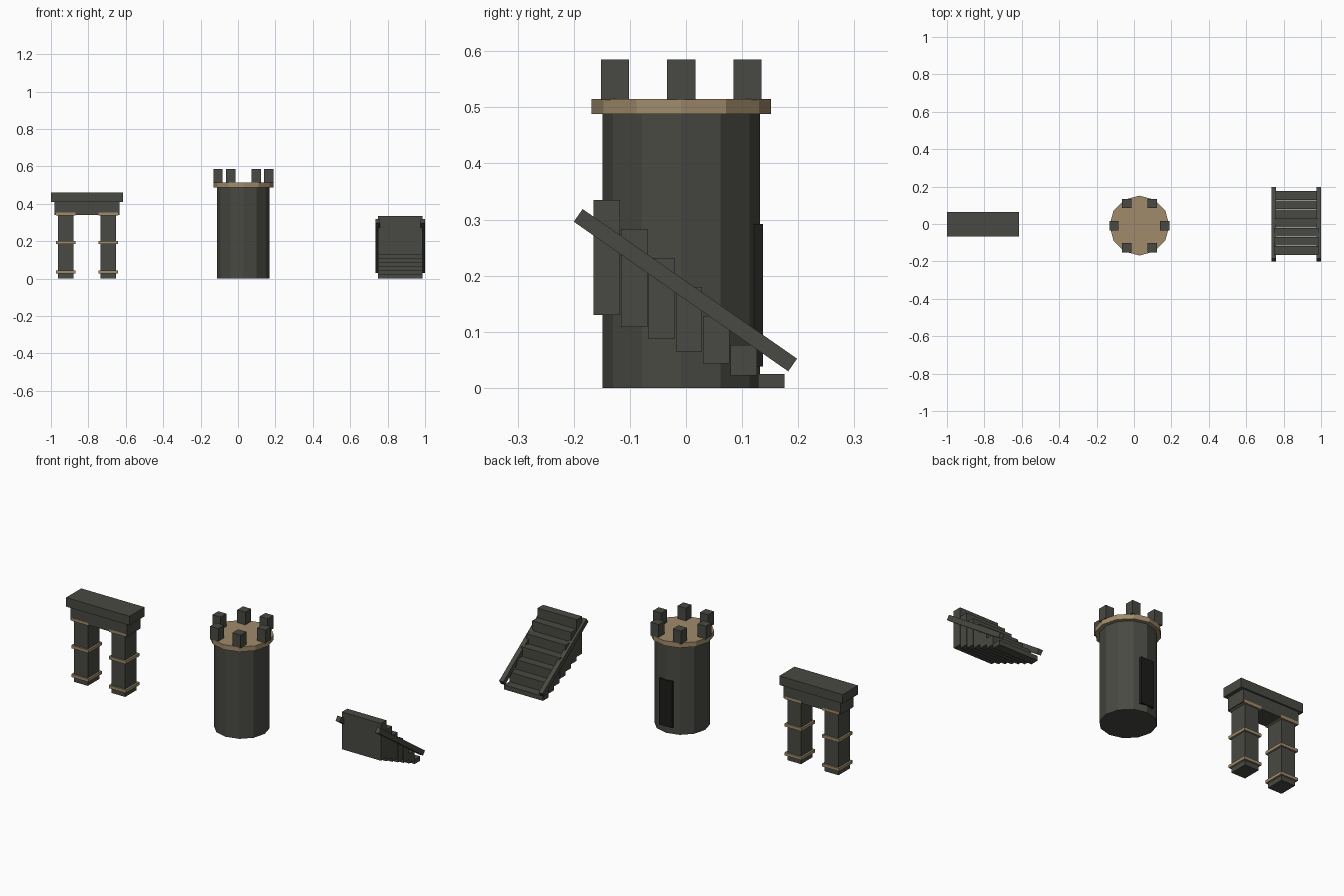
import bpy, math
from mathutils import Vector

if "Cube" in bpy.data.objects:
    bpy.data.objects.remove(bpy.data.objects["Cube"])


def material(name, rgb):
    m = bpy.data.materials.new(name)
    m.diffuse_color = (*rgb, 1)
    m.use_nodes = True
    m.node_tree.nodes["Principled BSDF"].inputs["Base Color"].default_value = m.diffuse_color
    return m


STONE = material("dark_stone", (0.066, 0.066, 0.056))
TRIM = material("tan_trim", (0.35, 0.26, 0.145))
DOOR = material("black_door", (0.012, 0.012, 0.011))


def finish(name, mat):
    ob = bpy.context.object
    ob.name = name
    ob.data.materials.append(mat)
    return ob


def box(name, centre, size, mat, tilt=0.0):
    bpy.ops.mesh.primitive_cube_add(size=1, location=centre, rotation=(tilt, 0, 0))
    ob = finish(name, mat)
    for v in ob.data.vertices:
        v.co = Vector(a * b for a, b in zip(v.co, size))
    return ob


def drum(name, centre, radius, z0, z1, mat):
    bpy.ops.mesh.primitive_cylinder_add(vertices=12, radius=radius, depth=z1 - z0,
                                        location=(*centre, (z0 + z1) / 2))
    return finish(name, mat)


# Gateway: two banded pillars, a lintel and a capping slab
AX = -0.807
box("gate_cap", (AX, -0.001, 0.435), (0.386, 0.132, 0.05), STONE)
box("gate_lintel", (AX, -0.001, 0.375), (0.346, 0.115, 0.07), STONE)
for side in (-1, 1):
    px = AX + side * 0.114
    box("gate_pillar", (px, -0.001, 0.171), (0.084, 0.1, 0.342), STONE)
    for z in (0.035, 0.194, 0.345):
        box("pillar_band", (px, -0.001, z), (0.104, 0.118, 0.016), TRIM)

# Round tower: body, trim ring, battlements and a door at the back
TX, TY = 0.029, -0.0085
drum("tower_body", (TX, TY), 0.14, 0, 0.49, STONE)
drum("tower_ring", (TX, TY), 0.16, 0.488, 0.515, TRIM)
for i in range(6):
    a = i * math.pi / 3
    box("battlement", (TX + 0.136 * math.cos(a), TY + 0.136 * math.sin(a), 0.549),
        (0.05, 0.05, 0.072), STONE)
box("tower_door", (TX, 0.128, 0.165), (0.078, 0.018, 0.254), DOOR)

# Staircase: seven growing blocks and two sloping rails
SX = 0.867
for i in range(7):
    z0, z1 = 0.0217 * i, 0.025 + 0.0517 * i
    box("stair_step", (SX, 0.152 - 0.0489 * i, (z0 + z1) / 2), (0.238, 0.047, z1 - z0), STONE)
for side in (-1, 1):
    box("stair_rail", (SX + side * 0.12, -0.001, 0.174), (0.025, 0.466, 0.0275),
        STONE, -math.radians(34.9))
